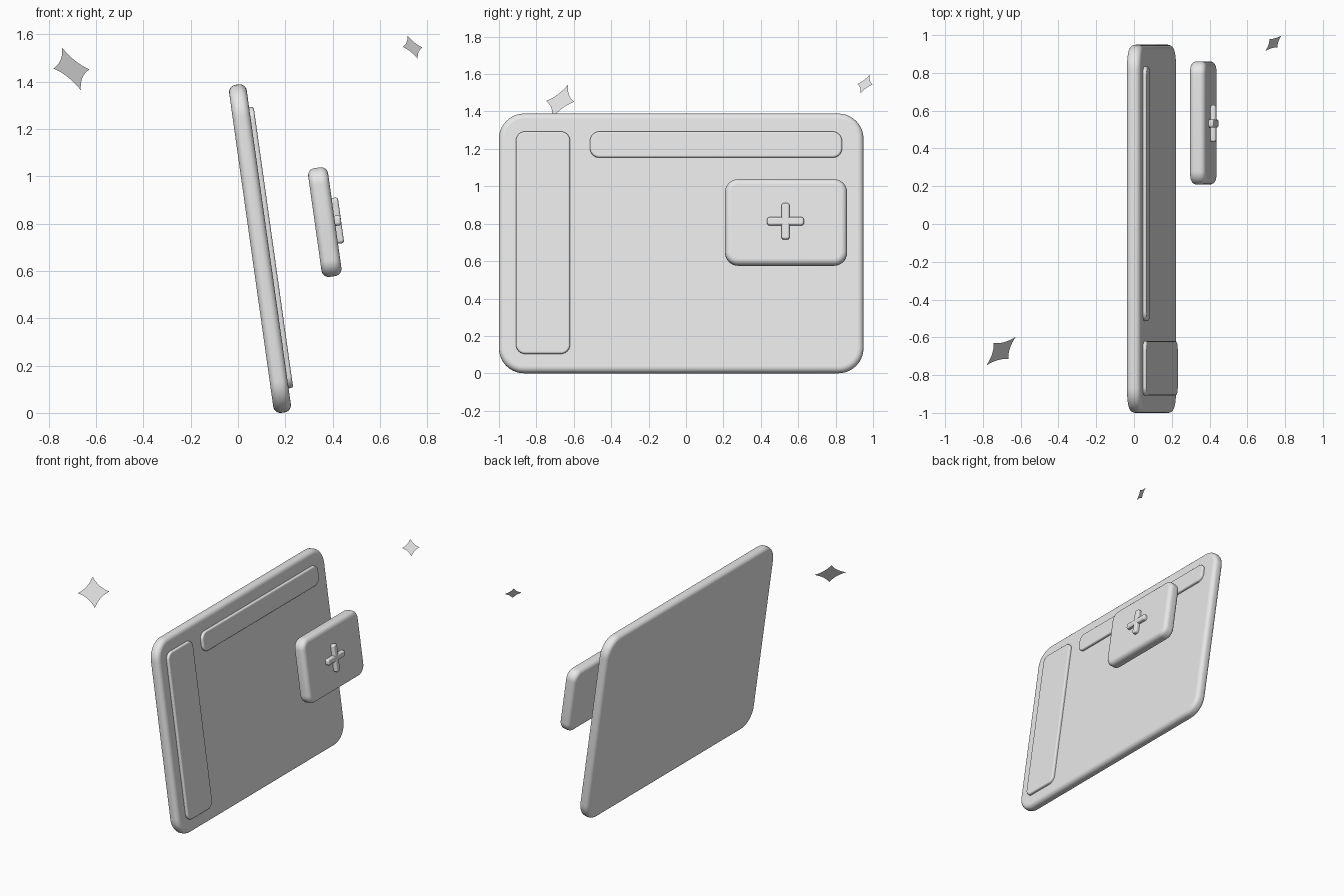
import bpy, bmesh, math
from mathutils import Matrix, Vector

if "Cube" in bpy.data.objects:
    bpy.data.objects.remove(bpy.data.objects["Cube"])

grey = bpy.data.materials.new("light_grey")
grey.diffuse_color = (0.8, 0.8, 0.8, 1)
grey.use_nodes = True
grey.node_tree.nodes["Principled BSDF"].inputs["Base Color"].default_value = grey.diffuse_color
TILT = Matrix.Rotation(math.radians(-8), 4, 'Y')


def finish(bm, name, matrix):
    bmesh.ops.recalc_face_normals(bm, faces=bm.faces)
    mesh = bpy.data.meshes.new(name)
    bm.to_mesh(mesh)
    bm.free()
    mesh.materials.append(grey)
    obj = bpy.data.objects.new(name, mesh)
    obj.matrix_world = matrix
    bpy.context.collection.objects.link(obj)
    return obj


def rounded_rect(w, h, r, seg=10):
    pts = []
    for k, (sy, sz) in enumerate([(1, 1), (-1, 1), (-1, -1), (1, -1)]):
        for i in range(seg + 1):
            a = math.pi / 2 * (k + i / seg)
            pts.append((sy * (w / 2 - r) + r * math.cos(a),
                        sz * (h / 2 - r) + r * math.sin(a)))
    return pts


def slab(name, origin, u, v, w, h, r, x0, x1, bevel, seg=6):
    """Tilted rounded slab: soft edges front and back, from depth x0 to x1."""
    bm = bmesh.new()
    steps = [math.pi / 2 * i / seg for i in range(seg + 1)]
    profile = [(x0 + bevel * (1 - math.sin(a)), bevel * (1 - math.cos(a))) for a in reversed(steps)]
    profile += [(x1 - bevel * (1 - math.sin(a)), bevel * (1 - math.cos(a))) for a in steps]
    rings = []
    for x, inset in profile:
        pts = rounded_rect(w - 2 * inset, h - 2 * inset, r - inset)
        rings.append([bm.verts.new((x, y, z)) for y, z in pts])
    n = len(rings[0])
    for a, b in zip(rings, rings[1:]):
        for i in range(n):
            j = (i + 1) % n
            bm.faces.new((a[i], a[j], b[j], b[i])).smooth = True
    bm.faces.new(rings[0])
    bm.faces.new(rings[-1])
    return finish(bm, name, Matrix.Translation(origin) @ TILT @ Matrix.Translation((0, u, v)))


def sparkle(name, centre, size, seg=8):
    """Flat four-pointed star with concave curved sides."""
    b = Vector((0.717, 0.698, -0.02)).normalized()
    a = Vector((-0.443, 0.325, 0.835))
    a = (a - b * a.dot(b)).normalized()
    bm = bmesh.new()
    verts = []
    tips = [b, a, -b, -a]
    for k in range(4):
        p, q = tips[k], tips[(k + 1) % 4]
        c = (p + q) * 0.3
        for i in range(seg):
            t = i / seg
            verts.append(bm.verts.new(size * ((1 - t) ** 2 * p + 2 * t * (1 - t) * c + t * t * q)))
    hub = bm.verts.new((0, 0, 0))
    for i in range(len(verts)):
        bm.faces.new((hub, verts[i], verts[(i + 1) % len(verts)]))
    finish(bm, name, Matrix.Translation(centre))


# Main leaning panel with its raised sidebar and top bar
panel = (0.093, -0.0255, 0.6945)
slab("main_panel", panel, 0, 0, 1.949, 1.40, 0.135, -0.0375, 0.0375, 0.03)
slab("sidebar_plate", panel, -0.739, -0.002, 0.289, 1.20, 0.05, 0.01, 0.057, 0.01)
slab("top_bar_plate", panel, 0.186, 0.5275, 1.347, 0.14, 0.05, 0.01, 0.057, 0.01)

# Floating card with a plus sign
card = (0.367, 0.535, 0.8065)
slab("floating_card", card, 0, 0, 0.652, 0.464, 0.07, -0.0425, 0.0425, 0.03)
slab("plus_vertical", card, -0.003, -0.001, 0.043, 0.195, 0.014, 0.02, 0.069, 0.01)
slab("plus_horizontal", card, -0.003, -0.001, 0.197, 0.043, 0.014, 0.02, 0.0685, 0.01)

# Two flat sparkles in the air
sparkle("large_sparkle", (-0.704, -0.673, 1.454), 0.107)
sparkle("small_sparkle", (0.738, 0.957, 1.546), 0.059)
